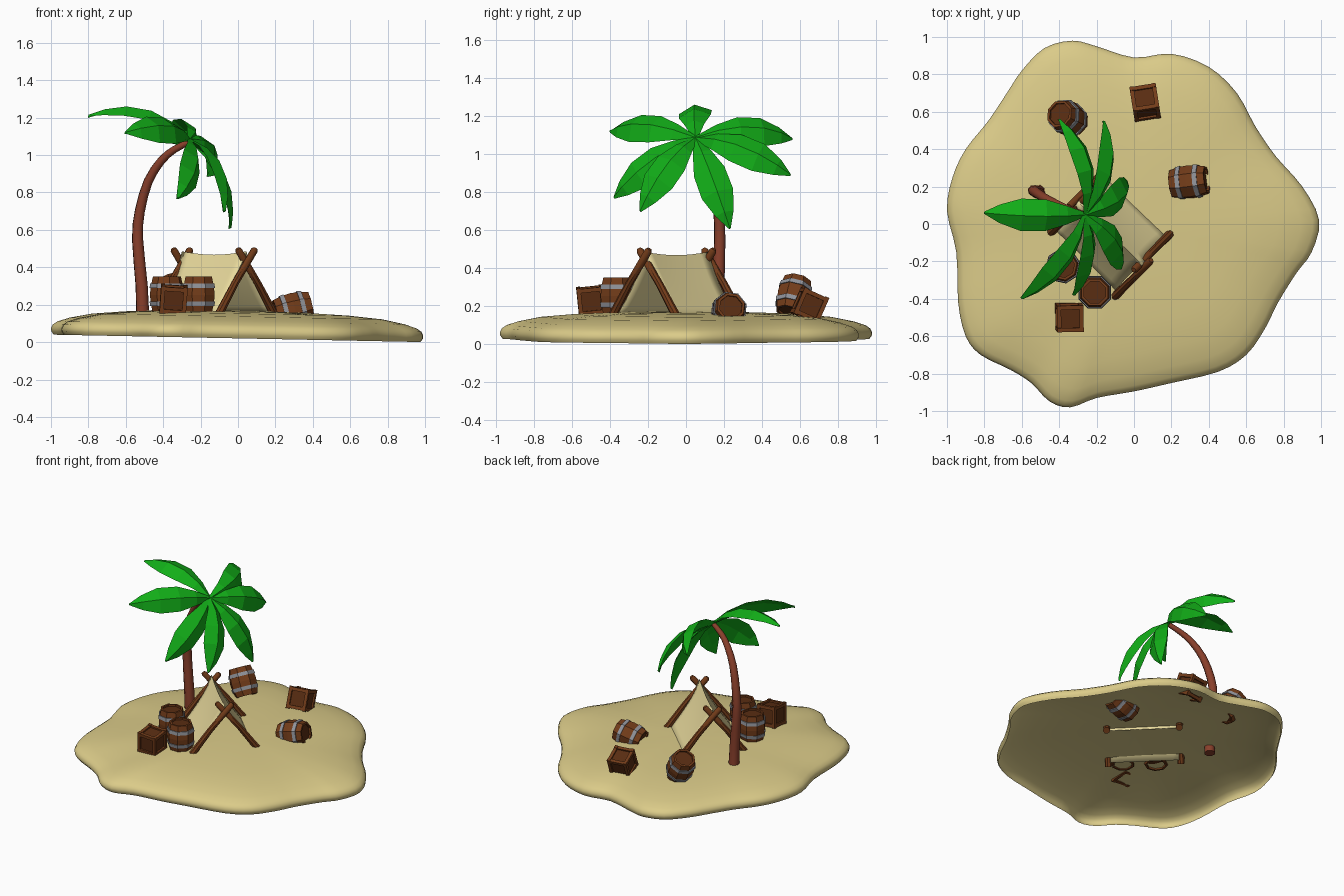
import bpy, bmesh, math
from mathutils import Vector, Matrix, Euler

if "Cube" in bpy.data.objects:
    bpy.data.objects.remove(bpy.data.objects["Cube"])

def mat(name, r, g, b):
    m = bpy.data.materials.new(name)
    m.diffuse_color = (r, g, b, 1)
    m.use_nodes = True
    m.node_tree.nodes["Principled BSDF"].inputs["Base Color"].default_value = m.diffuse_color
    return m

SAND = mat("sand", 0.71, 0.60, 0.25)
CLOTH = mat("canvas", 0.80, 0.69, 0.33)
WOOD = mat("brown wood", 0.17, 0.045, 0.01)
DARK = mat("dark wood", 0.10, 0.026, 0.006)
BARK = mat("palm bark", 0.25, 0.05, 0.024)
LEAF = mat("leaf green", 0.006, 0.42, 0.009)
IRON = mat("grey iron", 0.28, 0.29, 0.32)

def finish(name, bm, mats, smooth=0, recalc=True):
    if recalc:
        bmesh.ops.recalc_face_normals(bm, faces=bm.faces[:])
    me = bpy.data.meshes.new(name)
    bm.to_mesh(me)
    bm.free()
    for m in mats:
        me.materials.append(m)
    if smooth:
        for p in me.polygons:
            p.use_smooth = True
        me.set_sharp_from_angle(angle=math.radians(smooth))
    ob = bpy.data.objects.new(name, me)
    bpy.context.collection.objects.link(ob)
    return ob

def catmull(pts, n, closed=False):
    pts = [Vector(p) for p in pts]
    k, out = len(pts), []
    for i in range(k if closed else k - 1):
        if closed:
            a, b, c, d = (pts[(i + j) % k] for j in (-1, 0, 1, 2))
        else:
            a, b, c, d = (pts[min(max(i + j, 0), k - 1)] for j in (-1, 0, 1, 2))
        for s in range(n):
            t = s / n
            out.append(0.5 * (2 * b + (c - a) * t + (2 * a - 5 * b + 4 * c - d) * t * t
                              + (3 * b - a - 3 * c + d) * t ** 3))
    return out if closed else out + [pts[-1]]

def skin(bm, rings, closed=True, mi=0):
    for r, q in zip(rings, rings[1:]):
        n = len(r)
        for i in range(n if closed else n - 1):
            j = (i + 1) % n
            bm.faces.new((r[i], r[j], q[j], q[i])).material_index = mi

def tube(bm, pts, radii, sides=8):
    pts, rings = [Vector(p) for p in pts], []
    for i, p in enumerate(pts):
        d = (pts[min(i + 1, len(pts) - 1)] - pts[max(i - 1, 0)]).normalized()
        a = d.cross(Vector((0.3, 1, 0.1))).normalized()
        b = d.cross(a)
        rings.append([bm.verts.new(p + radii[i] * (a * math.cos(t) + b * math.sin(t)))
                      for t in (2 * math.pi * k / sides for k in range(sides))])
    skin(bm, rings)
    bm.faces.new(rings[0])
    bm.faces.new(rings[-1])

# island: wavy open shell, domed top and rolled rim
outline = [(-.33, .98), (-.2, .95), (0, .89), (.2, .91), (.4, .84), (.55, .7), (.65, .52),
           (.76, .36), (.9, .2), (.99, .02), (.95, -.15), (.87, -.26), (.77, -.42), (.7, -.56),
           (.6, -.7), (.45, -.79), (.2, -.85), (0, -.895), (-.2, -.93), (-.34, -.98),
           (-.45, -.95), (-.55, -.85), (-.66, -.78), (-.82, -.7), (-.9, -.6), (-.94, -.42),
           (-.95, -.15), (-1, .07), (-.97, .25), (-.9, .4), (-.78, .55), (-.68, .7),
           (-.6, .82), (-.48, .94)]
edge = catmull(outline[::-1], 3, True)
bm = bmesh.new()
rings = []
for s, z in ((.985, .02), (.998, .037), (1, .055), (.99, .075), (.965, .092), (.9, .113),
             (.78, .137), (.6, .153), (.4, .162), (.2, .167)):
    rings.append([bm.verts.new((p.x * s, p.y * s, z - .02 * p.x * s)) for p in edge])
skin(bm, rings)
top = bm.verts.new((0, 0, .168))
last = rings[-1]
for i in range(len(last)):
    bm.faces.new((last[i], last[(i + 1) % len(last)], top))
finish("island", bm, [SAND], 80, False)

# tent: two crossed pole frames and a sagging sheet
apex = [Vector((.045, -.22, 0)), Vector((-.3, .12, 0))]
side = Vector((.707, .707, 0))
ridge = (apex[1] - apex[0]).normalized()
for name, a in zip(("front", "back"), apex):
    bm = bmesh.new()
    for sg in (-1, 1):
        off = a + ridge * (.014 * sg)
        path = [off + side * (sg * w) + Vector((0, 0, z))
                for w, z in ((.24, .125), (.1, .315), (-.045, .49), (-.052, .5))]
        tube(bm, path, (.024, .02, .02, .013))
    finish(name + "_tent_poles", bm, [WOOD], 40)

bm = bmesh.new()
rows = []
for i in range(9):
    u = i / 8
    row = []
    for k in range(-6, 7):
        t = abs(k) / 6
        w = math.copysign(.215 * t - .05 * t * (1 - t), k)
        z = .485 - .345 * t - .018 * math.sin(math.pi * u) * (1 - t)
        pull = .5 + (u - .5) * (1 - .22 * t * (1 - t))
        row.append(bm.verts.new(apex[0].lerp(apex[1], pull) + side * w + Vector((0, 0, z))))
    rows.append(row)
skin(bm, rows, False)
sheet = finish("tent_sheet", bm, [CLOTH], 40)
mod = sheet.modifiers.new("thickness", "SOLIDIFY")
mod.thickness = .006

# palm trunk
path = catmull([(-.51, .175, .12), (-.515, .17, .3), (-.537, .178, .55), (-.525, .17, .7),
                (-.48, .14, .86), (-.41, .105, .97), (-.34, .075, 1.03), (-.26, .05, 1.07)], 2)
bm = bmesh.new()
tube(bm, path, [.037 - .021 * i / (len(path) - 1) for i in range(len(path))])
finish("palm_trunk", bm, [BARK], 50)

# palm leaves: arched blades folded along a centre ridge
crown = Vector((-.26, .05, 1.085))
axis = Vector((.85, -.1, .5)).normalized()
tips = [(-.8, .06, 1.21, .1), (-.4, .56, 1.08, .11), (-.16, .55, .89, .1), (-.04, .23, .61, .09),
        (-.07, -.24, .7, .09), (-.32, -.38, .77, .08), (-.6, -.4, 1.12, .09)]
blade = ((0, .012), (.2, .05), (.42, .085), (.66, .087), (.86, .05), (1, .006))
for n, (x, y, z, lift) in enumerate(tips):
    d = Vector((x, y, z)) - crown
    across = d.cross(axis).normalized()
    up = across.cross(d).normalized()
    if up.z < 0 and up.dot(axis) < 0:
        up = -up
    bm = bmesh.new()
    rows = []
    for t, w in blade:
        c = crown + d * t + up * (lift * 4 * t * (1 - t))
        rows.append([bm.verts.new(p) for p in (
            c - across * w - up * (w * .4), c + up * .006,
            c + across * w - up * (w * .4), c - up * .012)])
    skin(bm, rows)
    bm.faces.new(rows[0])
    bm.faces.new(rows[-1])
    finish("palm_leaf_%d" % (n + 1), bm, [LEAF])

# barrels: eight-sided staves, recessed lids, iron hoops
def barrel(name, loc, direction, spin=22.5):
    bm = bmesh.new()

    def ring(r, z):
        return [bm.verts.new((r * math.cos(a), r * math.sin(a), z))
                for a in (math.radians(spin + 45 * k) for k in range(8))]
    prof = [(.062, -.084), (.062, -.097), (.076, -.097), (.088, -.045), (.092, 0),
            (.088, .045), (.076, .097), (.062, .097), (.062, .084)]
    rings = [ring(r, z) for r, z in prof]
    skin(bm, rings)
    for r in (rings[0], rings[-1]):
        bm.faces.new(r).material_index = 1
    for s in (-1, 1):
        loop = [ring(r, s * z) for r, z in ((.085, .036), (.0945, .036), (.0905, .06), (.08, .06))]
        skin(bm, loop + [loop[0]], mi=2)
    rot = Vector((0, 0, 1)).rotation_difference(Vector(direction)).to_matrix().to_4x4()
    bm.transform(Matrix.Translation(loc) @ rot)
    finish(name, bm, [WOOD, DARK, IRON])

barrel("front_barrel", (-.21, -.365, .253), (0, 0, 1))
barrel("side_barrel", (-.38, -.225, .253), (0, 0, 1), 10)
barrel("lying_barrel", (.295, .225, .175), (.95, .12, .22))
barrel("leaning_barrel", (-.355, .567, .25), (-.45, .22, .85))

# crates: inner box with a beam along every edge
def crate(name, loc, rot, size=.142):
    bm = bmesh.new()

    def box(center, dims, mi):
        r = bmesh.ops.create_cube(bm, size=1, matrix=Matrix.Translation(center) @ Matrix.Diagonal((*dims, 1)))
        for f in {f for v in r["verts"] for f in v.link_faces}:
            f.material_index = mi
    b, h = .022, size / 2 - .011
    box((0, 0, 0), (size - .022,) * 3, 1)
    for ax in range(3):
        for p in (-h, h):
            for q in (-h, h):
                c, dims = [p, q], [b, b]
                c.insert(ax, 0)
                dims.insert(ax, size + (.008 if ax == 2 else -.004))
                box(c, dims, 0)
    e = Euler([math.radians(a) for a in rot]).to_matrix().to_4x4()
    bm.transform(Matrix.Translation(loc) @ e)
    finish(name, bm, [WOOD, DARK])

crate("front_crate", (-.345, -.5, .228), (6, 4, 1))
crate("back_crate", (.06, .65, .202), (-24, 0, 9))
